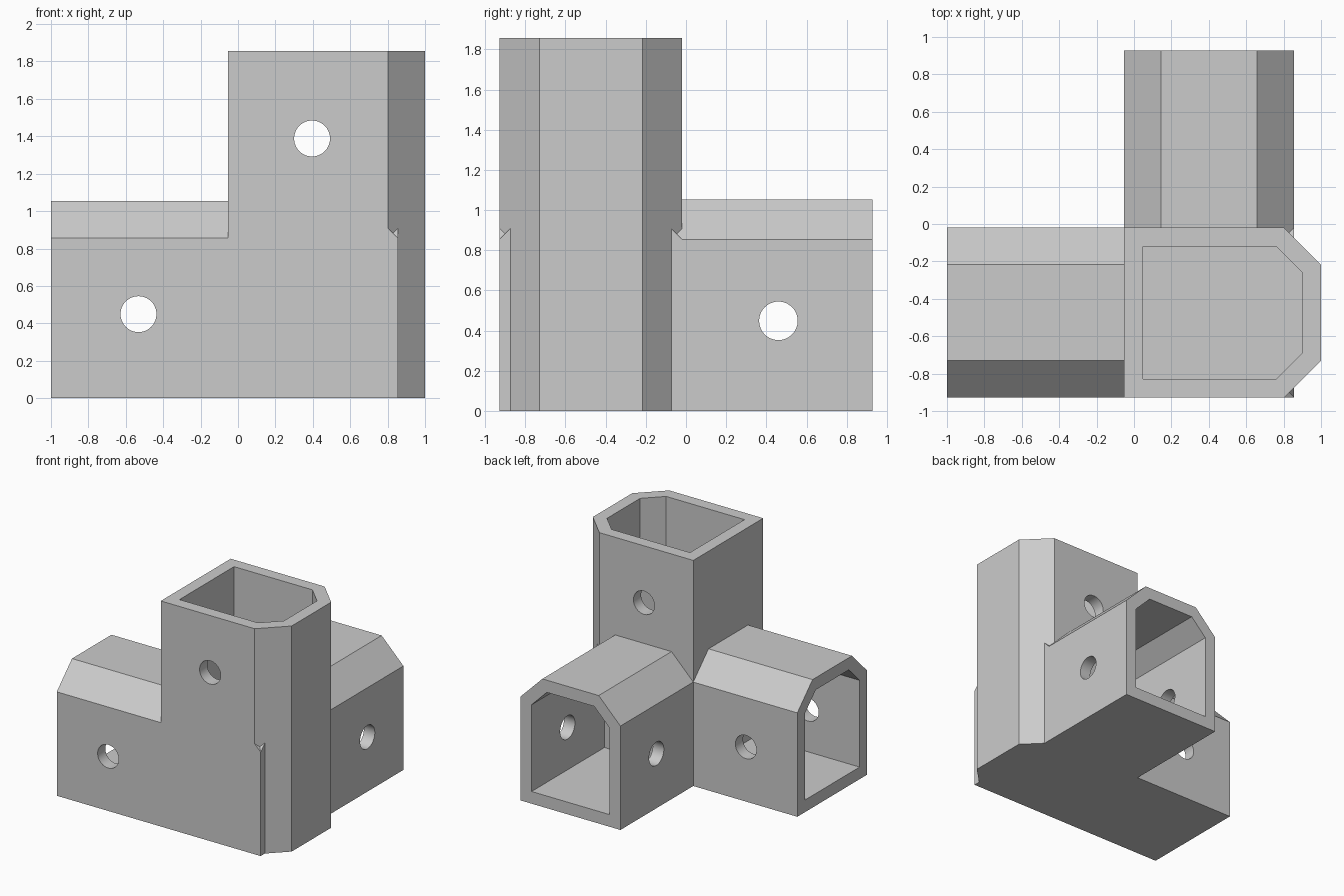
import bpy, bmesh
from mathutils import Vector

cube = bpy.data.objects.get("Cube")
if cube:
    bpy.data.objects.remove(cube, do_unlink=True)

WIDTH, HEIGHT, LENGTH = 0.909, 1.053, 1.856   # tube section and full length
CHAMFER, WALL, DEPTH = 0.198, 0.1, 0.948      # corner cut, wall, socket depth
X0, Y0 = -0.053, -0.928                       # inner corner of the joint
HOLE_RADIUS = 0.096

gray = bpy.data.materials.new("light gray plastic")
gray.use_nodes = True
color = (0.6, 0.6, 0.6, 1)
gray.diffuse_color = color
gray.node_tree.nodes["Principled BSDF"].inputs["Base Color"].default_value = color

# Each arm maps (across, up the section, along) to world space
ARMS = {
    "upright": lambda u, v, w: Vector((X0 + v, Y0 + u, w)),
    "side_arm": lambda u, v, w: Vector((X0 + WIDTH - w, Y0 + u, v)),
    "back_arm": lambda u, v, w: Vector((X0 + u, Y0 + w, v)),
}


def section(inset):
    """Rectangle with two chamfered corners on its upper side."""
    c = CHAMFER - inset * (2 - 2 ** 0.5)
    lo, right, top = inset, WIDTH - inset, HEIGHT - inset
    return [(lo, lo), (right, lo), (right, top - c),
            (right - c, top), (lo + c, top), (lo, top - c)]


def prism(name, bottom, top):
    """Solid between two matching rings of points."""
    bm = bmesh.new()
    a = [bm.verts.new(p) for p in bottom]
    b = [bm.verts.new(p) for p in top]
    bm.faces.new(a)
    bm.faces.new(b)
    n = len(a)
    for i in range(n):
        j = (i + 1) % n
        bm.faces.new((a[i], a[j], b[j], b[i]))
    bmesh.ops.recalc_face_normals(bm, faces=bm.faces)
    mesh = bpy.data.meshes.new(name)
    bm.to_mesh(mesh)
    bm.free()
    mesh.materials.append(gray)
    obj = bpy.data.objects.new(name, mesh)
    bpy.context.collection.objects.link(obj)
    return obj


def extrude(name, place, inset, start, end):
    ring = section(inset)
    return prism(name, [place(u, v, start) for u, v in ring],
                 [place(u, v, end) for u, v in ring])


def screw_hole(name, place, up, along):
    """Round cutter running across an arm."""
    bpy.ops.mesh.primitive_cylinder_add(vertices=48, radius=HOLE_RADIUS, depth=WIDTH + 0.2)
    obj = bpy.context.object
    obj.name = name
    obj.data.materials.append(gray)
    axis = place(1, 0, 0) - place(0, 0, 0)
    obj.rotation_mode = 'QUATERNION'
    obj.rotation_quaternion = axis.to_track_quat('Z', 'Y')
    obj.location = place(WIDTH / 2, up, along)
    return obj


def combine(target, tool, operation):
    tool.hide_render = True
    mod = target.modifiers.new(operation.lower(), 'BOOLEAN')
    mod.object, mod.operation, mod.solver = tool, operation, 'EXACT'
    bpy.ops.object.select_all(action='DESELECT')
    target.select_set(True)
    bpy.context.view_layer.objects.active = target
    bpy.ops.object.modifier_apply(modifier=mod.name)
    bpy.data.objects.remove(tool, do_unlink=True)


# Three solid arms joined into one body
solids = [extrude(name, place, 0, 0, LENGTH) for name, place in ARMS.items()]
body = solids[0]
body.name = "corner_connector"
for arm in solids[1:]:
    combine(body, arm, 'UNION')

# Blind sockets and the screw holes through their walls
for name, place in ARMS.items():
    socket = extrude(name + "_socket", place, WALL, LENGTH - DEPTH, LENGTH + 0.1)
    combine(body, socket, 'DIFFERENCE')
    hole = screw_hole(name + "_hole", place, 0.449, LENGTH - 0.468)
    combine(body, hole, 'DIFFERENCE')

bpy.ops.object.shade_smooth_by_angle(angle=0.5)
